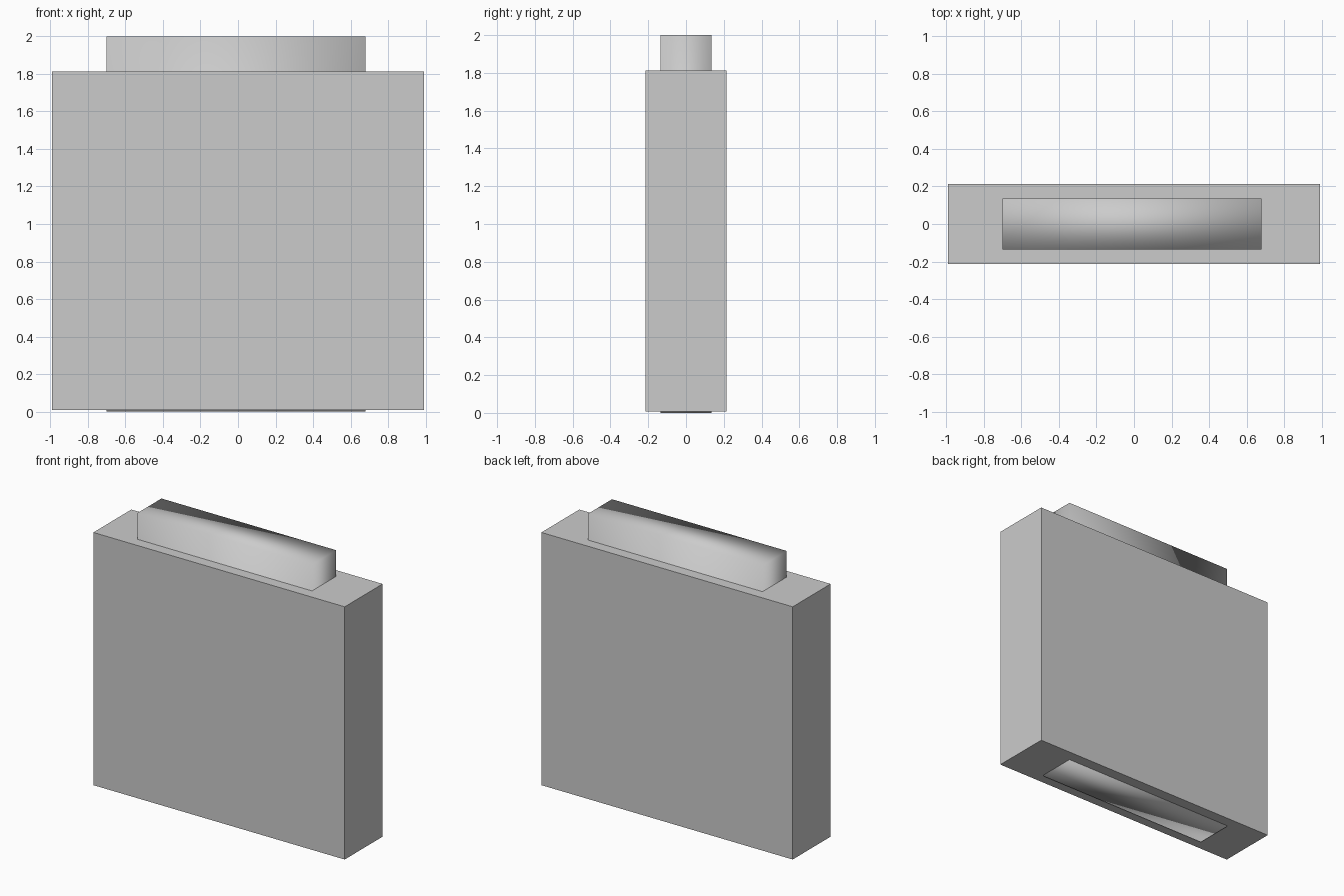
import bpy

if "Cube" in bpy.data.objects:
    bpy.data.objects.remove(bpy.data.objects["Cube"])


def block(name, lo, hi, smooth=False):
    """Axis-aligned box spanning two opposite corners."""
    bpy.ops.mesh.primitive_cube_add(size=1, location=[(a + b) / 2 for a, b in zip(lo, hi)])
    obj = bpy.context.object
    obj.name = obj.data.name = name
    obj.scale = [b - a for a, b in zip(lo, hi)]
    bpy.ops.object.transform_apply(location=False, rotation=False, scale=True)
    if smooth:
        bpy.ops.object.shade_smooth()
    return obj


# Flat-faced outer slab
block("outer_body", (-0.993, -0.214, 0.008), (0.993, 0.214, 1.813))

# Soft-shaded core that runs through the slab and shows at top and bottom
block("inner_core", (-0.70, -0.136, 0.0), (0.68, 0.136, 2.0), smooth=True)
